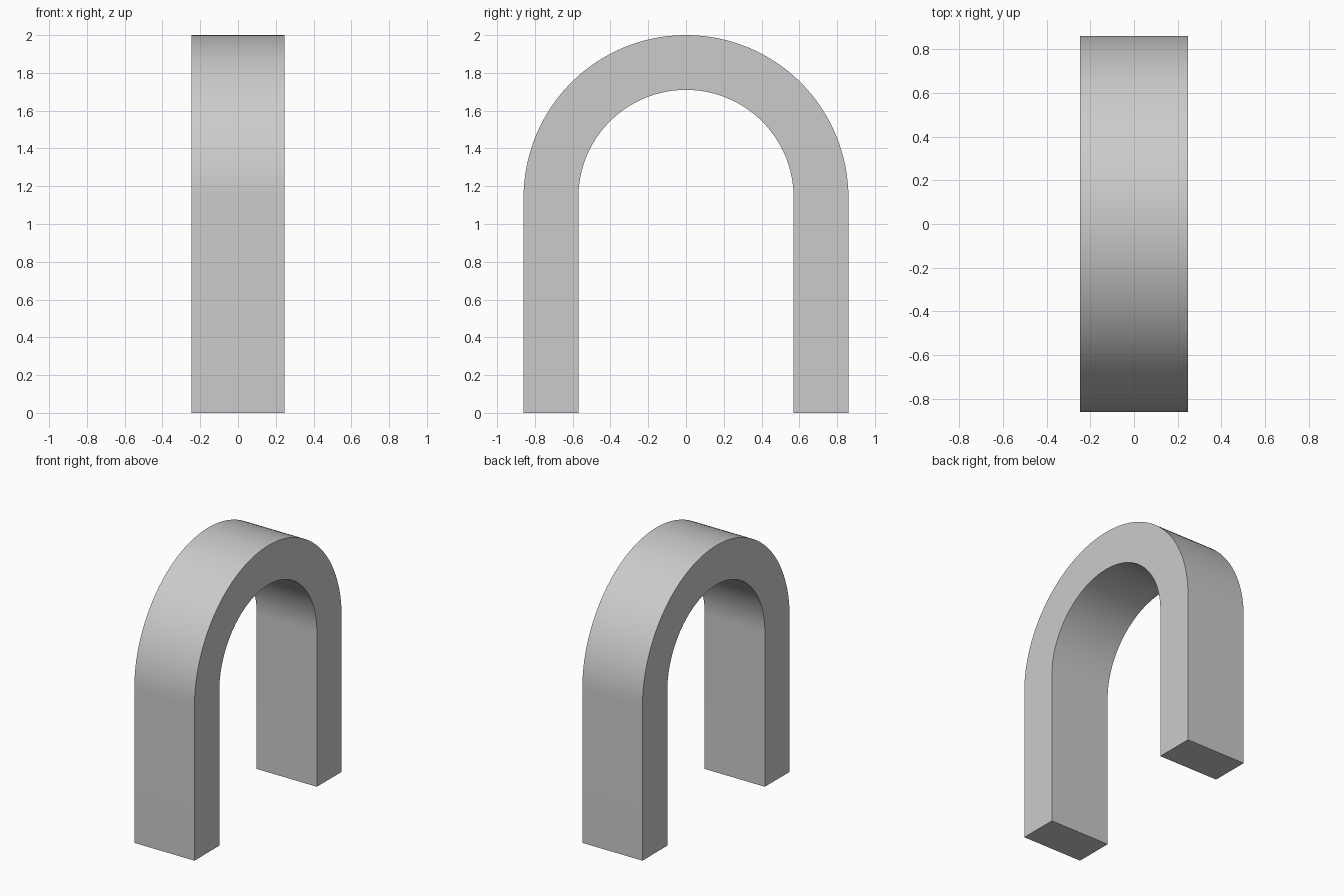
import bpy, bmesh, math

cube = bpy.data.objects.get("Cube")
if cube:
    bpy.data.objects.remove(cube, do_unlink=True)

OUTER, INNER, SPRING, HALF = 0.86, 0.57, 1.14, 0.246
STEPS = 64

grey = bpy.data.materials.new("plain_grey")
grey.use_nodes = True
colour = (0.6, 0.6, 0.6, 1)
grey.diffuse_color = colour
grey.node_tree.nodes["Principled BSDF"].inputs["Base Color"].default_value = colour


def arch_line(radius):
    """Leg, half circle, leg as (y, z) points."""
    arc = [(-radius * math.cos(math.pi * i / STEPS),
            SPRING + radius * math.sin(math.pi * i / STEPS)) for i in range(STEPS + 1)]
    return [(-radius, 0)] + arc + [(radius, 0)]


# Arch band: quads between the outer and inner lines, extruded across x
bm = bmesh.new()
lines = [[bm.verts.new((-HALF, y, z)) for y, z in arch_line(r)] for r in (OUTER, INNER)]
outer, inner = lines
for i in range(len(outer) - 1):
    bm.faces.new((outer[i], outer[i + 1], inner[i + 1], inner[i]))
side = bmesh.ops.extrude_face_region(bm, geom=bm.faces[:])
bmesh.ops.translate(bm, vec=(2 * HALF, 0, 0),
                    verts=[g for g in side["geom"] if isinstance(g, bmesh.types.BMVert)])
bmesh.ops.recalc_face_normals(bm, faces=bm.faces[:])
mesh = bpy.data.meshes.new("arch")
bm.to_mesh(mesh)
bm.free()
mesh.materials.append(grey)
arch = bpy.data.objects.new("arch", mesh)
bpy.context.collection.objects.link(arch)

# Smooth curve with sharp rims
bpy.context.view_layer.objects.active = arch
arch.select_set(True)
bpy.ops.object.shade_smooth_by_angle(angle=math.radians(30))
